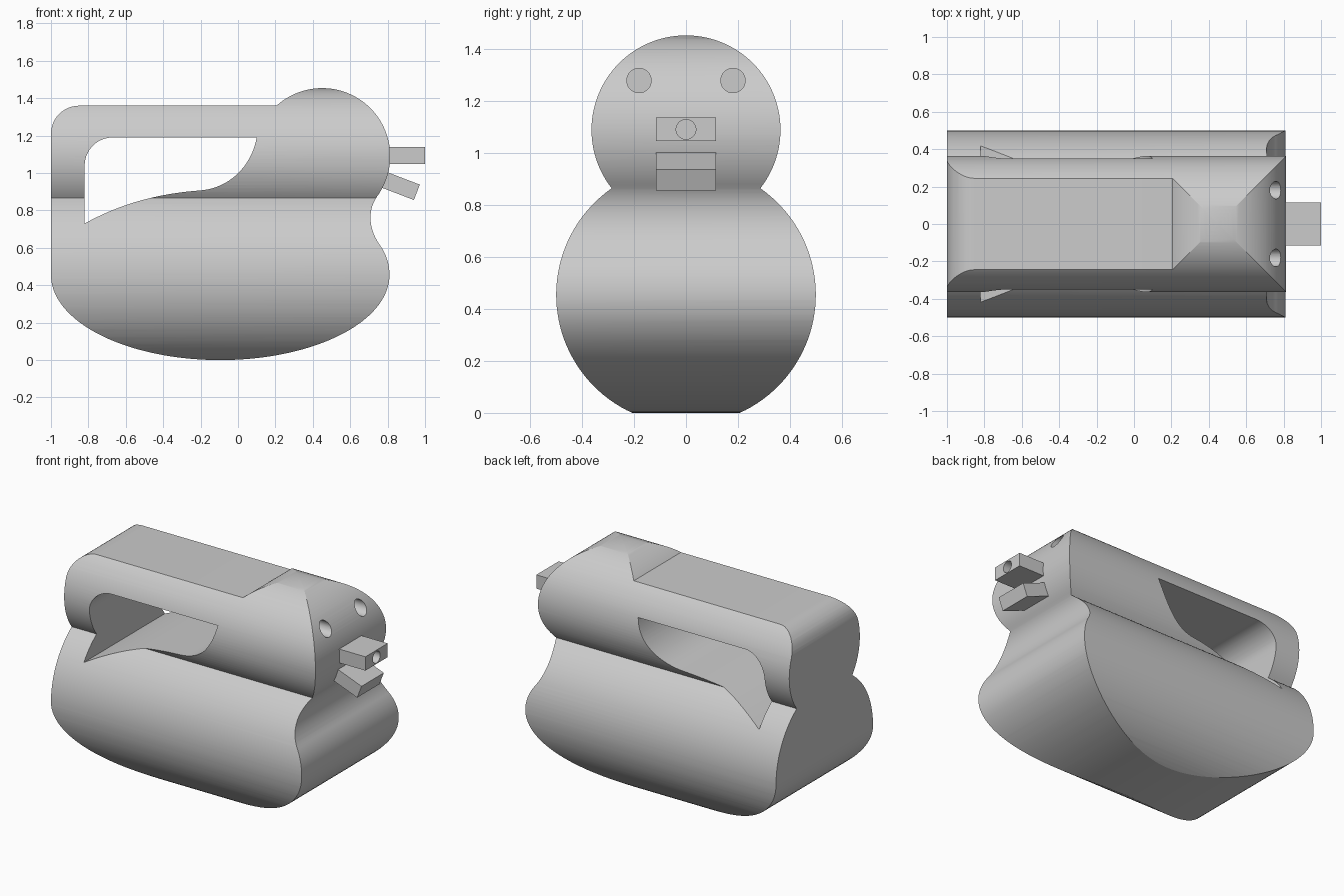
import bpy
from math import sin, cos, radians, atan2
from mathutils import Vector
from mathutils.geometry import interpolate_bezier

if "Cube" in bpy.data.objects:
    bpy.data.objects.remove(bpy.data.objects["Cube"])

grey = bpy.data.materials.new("plain_grey")
grey.use_nodes = True
colour = (0.6, 0.6, 0.6, 1)
grey.diffuse_color = colour
grey.node_tree.nodes["Principled BSDF"].inputs["Base Color"].default_value = colour


def arc(cx, cz, rx, rz, start, end, n):
    angles = [radians(start + (end - start) * i / n) for i in range(n + 1)]
    return [(cx + rx * cos(a), cz + rz * sin(a)) for a in angles]


def bezier(a, b, c, d, n=14):
    pts = interpolate_bezier(*[Vector((p[0], p[1], 0)) for p in (a, b, c, d)], n)
    return [(p.x, p.y) for p in pts]


def prism(name, outline, place, low, high):
    """Extrude a closed outline; place maps (u, v, depth) to a 3D point."""
    pts = [p for i, p in enumerate(outline)
           if (Vector(p) - Vector(outline[i - 1])).length > 1e-3]
    n = len(pts)
    verts = [place(u, v, d) for d in (low, high) for u, v in pts]
    faces = [tuple(range(n)), tuple(range(2 * n - 1, n - 1, -1))]
    faces += [(i, i + n, (i + 1) % n + n, (i + 1) % n) for i in range(n)]
    mesh = bpy.data.meshes.new(name)
    mesh.from_pydata(verts, [], faces)
    mesh.materials.append(grey)
    obj = bpy.data.objects.new(name, mesh)
    bpy.context.collection.objects.link(obj)
    select(obj)
    bpy.ops.object.mode_set(mode="EDIT")
    bpy.ops.mesh.select_all(action="SELECT")
    bpy.ops.mesh.normals_make_consistent(inside=False)
    bpy.ops.object.mode_set(mode="OBJECT")
    return obj


def select(obj):
    bpy.ops.object.select_all(action="DESELECT")
    obj.select_set(True)
    bpy.context.view_layer.objects.active = obj


def along_y(u, v, d):
    return (u, d, v)


def along_x(u, v, d):
    return (d, u, v)


def combine(target, tool, operation):
    """Apply a boolean and discard the helper."""
    tool.hide_render = True
    mod = target.modifiers.new("shape", "BOOLEAN")
    mod.operation, mod.solver, mod.object = operation, "EXACT", tool
    select(target)
    bpy.ops.object.modifier_apply(modifier=mod.name)
    bpy.data.objects.remove(tool)


def smooth(obj):
    select(obj)
    bpy.ops.object.shade_smooth_by_angle(angle=radians(20))


def drill(name, y, z, radius, low, high):
    return prism(name, arc(y, z, radius, radius, 0, 351, 39), along_x, low, high)


# Side silhouette: handle corner, round head, throat, rocker bottom
side = arc(-0.85, 1.21, 0.15, 0.15, 180, 90, 12)
side += arc(0.45, 1.09, 0.364, 0.364, 132, -36, 56)
side += bezier(side[-1], (0.69, 0.80), (0.70, 0.70), (0.755, 0.62))
side += bezier((0.755, 0.62), (0.795, 0.565), (0.81, 0.51), (0.81, 0.455))
side += arc(-0.095, 0.455, 0.905, 0.455, 0, -180, 72)
body = prism("body", side, along_y, -0.6, 0.6)

# End silhouette: small circle on a larger one
end = arc(0, 1.09, 0.364, 0.364, -38.1, 218.1, 80)
end += arc(0, 0.455, 0.5, 0.5, 124.95, 415.05, 96)
combine(body, prism("end_shape", end, along_x, -1.1, 1.1), "INTERSECT")

# Grip opening through the handle
grip = arc(-0.67, 1.04, 0.15, 0.15, 180, 90, 14)
grip += bezier((0.10, 1.19), (0.07, 1.03), (-0.05, 0.92), (-0.20, 0.907), 20)
grip += bezier((-0.20, 0.907), (-0.44, 0.89), (-0.64, 0.83), (-0.82, 0.73), 20)
combine(body, prism("grip_cutter", grip, along_y, -0.8, 0.8), "DIFFERENCE")

# Eye sockets
for y in (-0.181, 0.181):
    combine(body, drill("eye_cutter", y, 1.28, 0.047, 0.65, 0.9), "DIFFERENCE")
smooth(body)

# Upper beak with a round bore
upper = prism("upper_beak", [(0.76, 1.048), (1, 1.048), (1, 1.138), (0.76, 1.138)],
              along_y, -0.115, 0.115)
combine(upper, drill("bore_cutter", 0, 1.092, 0.038, 0.85, 1.1), "DIFFERENCE")
smooth(upper)

# Lower beak, tilted down
tilt = atan2(-0.065, 0.17)
out = Vector((cos(tilt), sin(tilt)))
down = Vector((sin(tilt), -cos(tilt)))
tip = Vector((0.972, 0.938))
root = tip - out * 0.2
prism("lower_beak", [tuple(p) for p in (root, tip, tip + down * 0.088, root + down * 0.088)],
      along_y, -0.115, 0.115)
